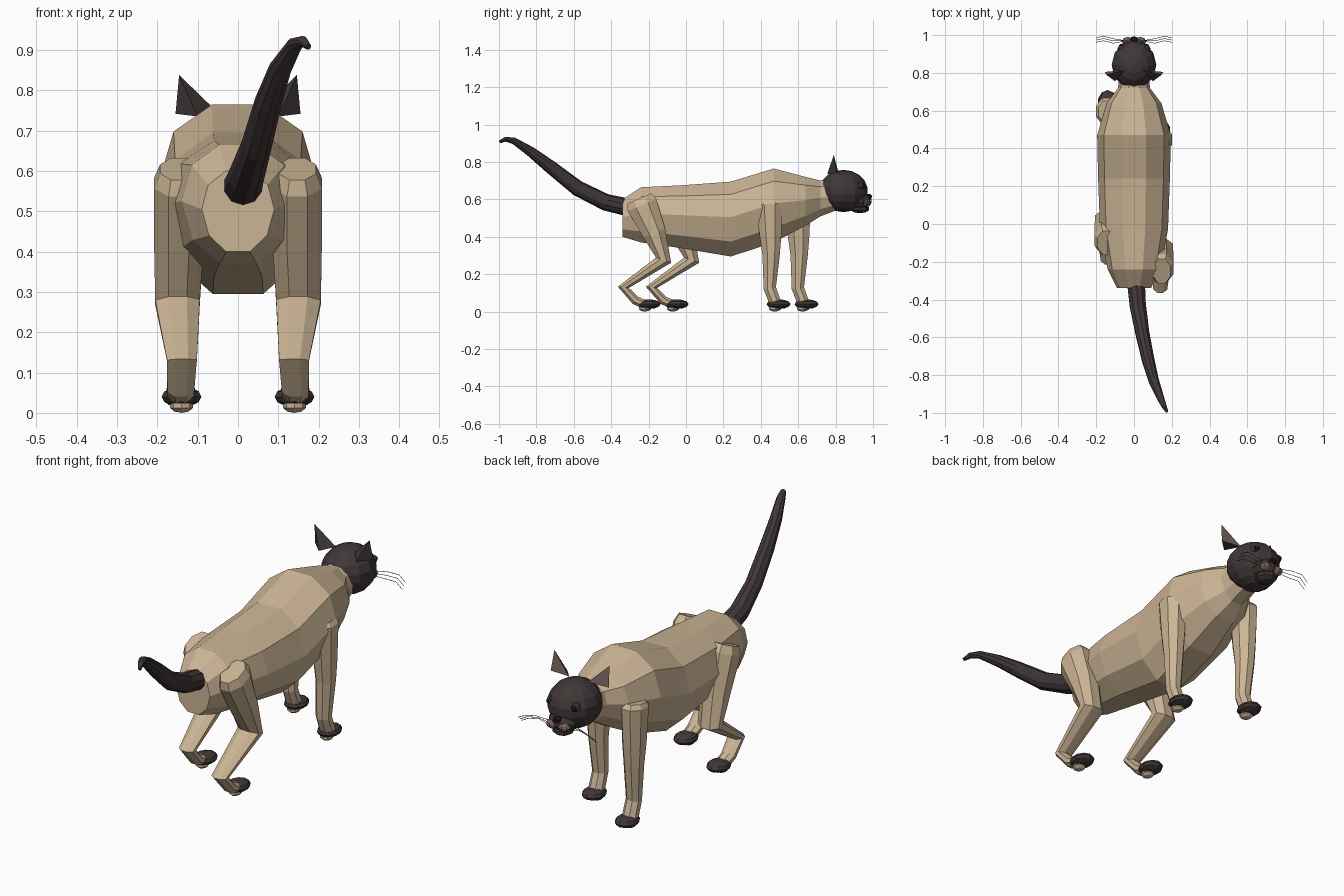
import bpy, bmesh, math
from mathutils import Vector

cube = bpy.data.objects.get("Cube")
if cube:
    bpy.data.objects.remove(cube)


def material(name, rgb):
    m = bpy.data.materials.new(name)
    m.use_nodes = True
    m.diffuse_color = (*rgb, 1)
    m.node_tree.nodes["Principled BSDF"].inputs["Base Color"].default_value = (*rgb, 1)
    return m


TAN = material("tan fur", (0.60, 0.46, 0.30))
DARK = material("dark fur", (0.052, 0.038, 0.038))
PINK = material("muzzle brown", (0.19, 0.12, 0.11))
BLACK = material("eye black", (0.012, 0.011, 0.012))


def finish(name, bm, mat):
    bmesh.ops.recalc_face_normals(bm, faces=bm.faces)
    mesh = bpy.data.meshes.new(name)
    bm.to_mesh(mesh)
    bm.free()
    mesh.materials.append(mat)
    ob = bpy.data.objects.new(name, mesh)
    bpy.context.collection.objects.link(ob)
    return ob


def polygon(n):
    return [(math.cos((i + 0.5) * math.tau / n), math.sin((i + 0.5) * math.tau / n))
            for i in range(n)]


def loft(name, rings, section, mat, along=None):
    """Skin rings (x, y, z, half width, half depth) with a unit cross-section."""
    bm = bmesh.new()
    pts = [Vector(r[:3]) for r in rings]
    loops = []
    for i, r in enumerate(rings):
        before = (pts[i] - pts[i - 1]).normalized() if i else Vector()
        after = (pts[i + 1] - pts[i]).normalized() if i < len(pts) - 1 else Vector()
        tangent = along or (before + after).normalized()
        depth = Vector((1, 0, 0)).cross(tangent).normalized()
        side = tangent.cross(depth)
        loops.append([bm.verts.new(pts[i] + side * u * r[3] + depth * v * r[4])
                      for u, v in section])
    n = len(section)
    for a, b in zip(loops, loops[1:]):
        for k in range(n):
            bm.faces.new((a[k], a[(k + 1) % n], b[(k + 1) % n], b[k]))
    bm.faces.new(loops[0])
    bm.faces.new(loops[-1])
    return finish(name, bm, mat)


def ball(name, centre, radii, mat, segments=10, rings=7):
    bm = bmesh.new()
    bmesh.ops.create_uvsphere(bm, u_segments=segments, v_segments=rings, radius=1)
    for v in bm.verts:
        v.co = Vector(c + k * r for c, k, r in zip(centre, v.co, radii))
    return finish(name, bm, mat)


# Body: ten-sided trunk and neck, (y, top, bottom, half width)
half = [(0.33, -1), (0.8, -0.6), (1, 0.05), (0.82, 0.66), (0.33, 1)]
trunk = half + [(-u, v) for u, v in reversed(half)]
stations = [(-0.34, 0.60, 0.40, 0.09), (-0.24, 0.665, 0.37, 0.14),
            (-0.03, 0.675, 0.34, 0.18), (0.24, 0.695, 0.295, 0.19),
            (0.47, 0.765, 0.37, 0.195), (0.64, 0.72, 0.46, 0.145),
            (0.72, 0.70, 0.51, 0.085), (0.80, 0.70, 0.54, 0.075)]
loft("body", [(0, y, (t + b) / 2, w, (t - b) / 2) for y, t, b, w in stations],
     [(u, v) for u, v in trunk], TAN, Vector((0, 1, 0))) \
    if Vector((1, 0, 0)).cross(Vector((0, 1, 0))).z > 0 else None

# Tail: tapering curve that hooks at the tip
loft("tail", [(0.01, -0.30, 0.555, 0.05, 0.048), (0.02, -0.43, 0.585, 0.045, 0.045),
              (0.045, -0.58, 0.66, 0.038, 0.042), (0.075, -0.72, 0.77, 0.034, 0.036),
              (0.105, -0.83, 0.855, 0.028, 0.027), (0.14, -0.92, 0.913, 0.02, 0.018),
              (0.16, -0.965, 0.922, 0.014, 0.013), (0.175, -0.995, 0.908, 0.007, 0.008)],
     polygon(10), DARK)

# Legs: the right pair steps ahead of the left pair
for label, s, step in (("left", 1, 0.0), ("right", -1, 0.15)):
    x = s * 0.147
    loft(label + "_hind_leg",
         [(x, -0.25, 0.605, 0.05, 0.075), (x, -0.235, 0.57, 0.066, 0.09),
          (x, -0.17, 0.42, 0.066, 0.068), (x + s * 0.003, -0.12, 0.275, 0.06, 0.046),
          (x - s * 0.008, -0.335, 0.13, 0.04, 0.032), (x - s * 0.005, -0.27, 0.06, 0.036, 0.026),
          (x - s * 0.005, -0.20, 0.03, 0.034, 0.025)],
         polygon(8), TAN).location.y = step
    loft(label + "_front_leg",
         [(x, 0.445, 0.595, 0.045, 0.06), (x, 0.447, 0.575, 0.058, 0.076),
          (x, 0.452, 0.40, 0.052, 0.062), (x, 0.455, 0.30, 0.045, 0.05),
          (x - s * 0.005, 0.448, 0.125, 0.036, 0.036), (x - s * 0.005, 0.48, 0.04, 0.038, 0.034)],
         polygon(8), TAN).location.y = step
    for part, y in (("hind", -0.2), ("front", 0.495)):
        ball(f"{label}_{part}_paw", (s * 0.14, y + step, 0.04),
             (0.052, 0.064, 0.026), DARK, 10, 6)
        ball(f"{label}_{part}_pad", (s * 0.14, y + step - 0.02, 0.018),
             (0.03, 0.034, 0.018), TAN, 8, 5)

# Head with a faceted skull, muzzle and chin
ball("head", (0, 0.842, 0.645), (0.12, 0.13, 0.113), DARK, 12, 9)
ball("muzzle", (0, 0.925, 0.592), (0.072, 0.062, 0.046), DARK, 10, 7)
ball("chin", (0, 0.93, 0.55), (0.05, 0.052, 0.024), DARK, 8, 5)
ball("nose", (0, 0.978, 0.615), (0.022, 0.017, 0.015), BLACK, 8, 5)

for label, s in (("left", 1), ("right", -1)):
    # Ear: thin three-sided spike with a brown inner face
    bm = bmesh.new()
    apex, outer, inner, back = (bm.verts.new((s * a, b, c)) for a, b, c in
                                ((0.146, 0.79, 0.838), (0.155, 0.805, 0.742),
                                 (0.05, 0.815, 0.745), (0.10, 0.755, 0.735)))
    front = bm.faces.new((apex, outer, inner))
    for f in ((apex, back, outer), (apex, inner, back), (outer, back, inner)):
        bm.faces.new(f)
    bmesh.ops.inset_individual(bm, faces=[front], thickness=0.01, depth=-0.003)
    front.material_index = 1
    finish(label + "_ear", bm, DARK).data.materials.append(PINK)

    # Eye in a raised lid
    ball(label + "_eyelid", (s * 0.062, 0.928, 0.672), (0.026, 0.022, 0.022), DARK, 8, 6)
    ball(label + "_eye", (s * 0.065, 0.937, 0.672), (0.018, 0.018, 0.016), BLACK, 8, 6)

    # Whisker pad and three drooping whiskers
    ball(label + "_whisker_pad", (s * 0.032, 0.965, 0.582), (0.032, 0.026, 0.022), PINK, 8, 6)
    for i in range(3):
        curve = bpy.data.curves.new(f"{label}_whisker_{i + 1}", "CURVE")
        curve.dimensions = "3D"
        curve.bevel_depth = 0.0013
        curve.bevel_resolution = 0
        line = curve.splines.new("POLY")
        line.points.add(3)
        z, y = 0.572 + 0.012 * i, 0.962 + 0.012 * i
        path = ((0.045, 0.97, z), (0.11, y - 0.005, z + 0.008),
                (0.16, y + 0.008, z + 0.002), (0.2, y, z - 0.022))
        for p, (a, b, c) in zip(line.points, path):
            p.co = (s * a, b, c, 1)
        curve.materials.append(BLACK)
        bpy.context.collection.objects.link(bpy.data.objects.new(curve.name, curve))
